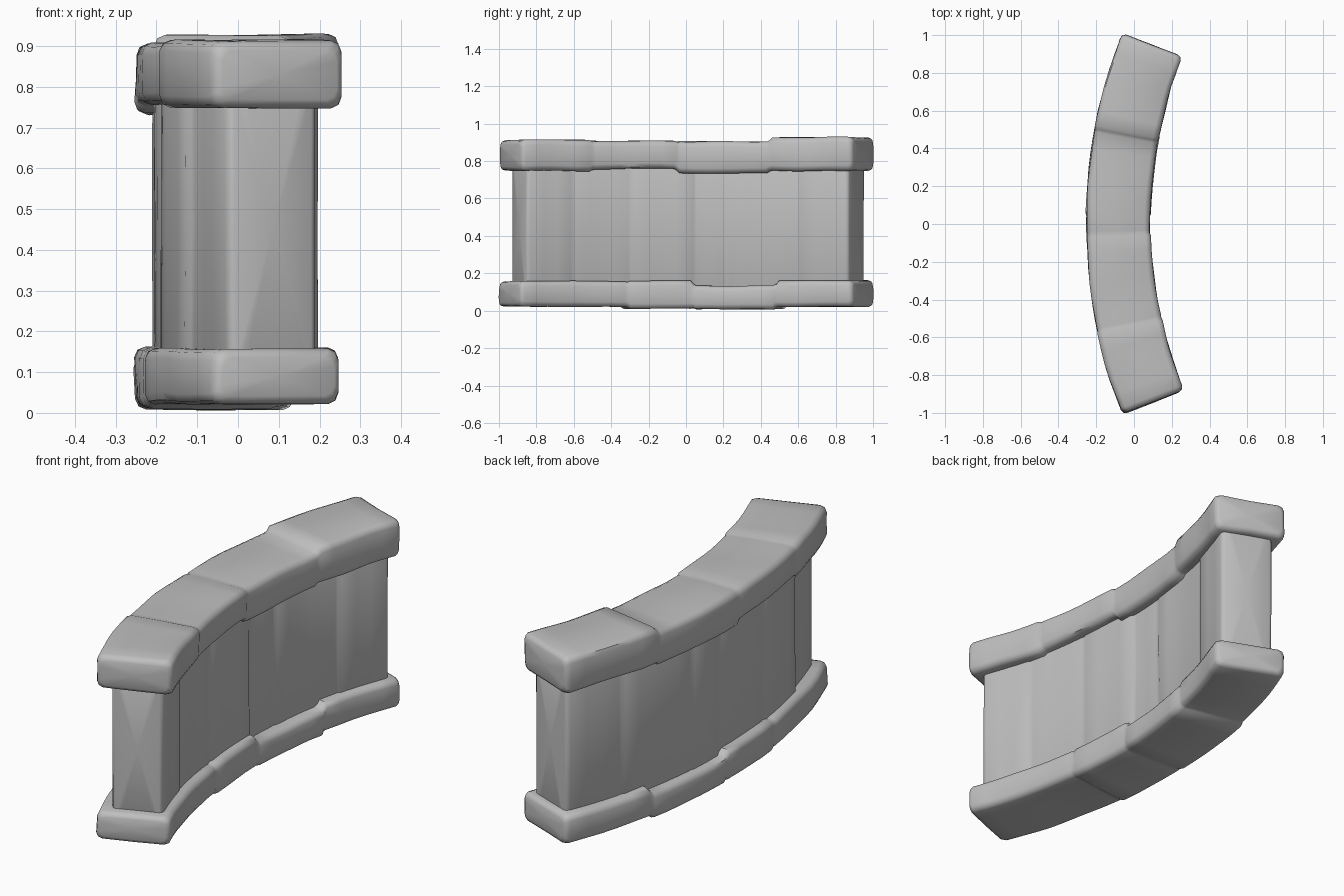
import bpy, bmesh, math
from mathutils import Vector, noise

CENTRE_X = 2.48  # axis of the wall's arc

if "Cube" in bpy.data.objects:
    bpy.data.objects.remove(bpy.data.objects["Cube"])

stone = bpy.data.materials.new("grey stone")
stone.use_nodes = True
stone.diffuse_color = (0.52, 0.52, 0.52, 1)
bsdf = stone.node_tree.nodes["Principled BSDF"]
bsdf.inputs["Base Color"].default_value = stone.diffuse_color
bsdf.inputs["Roughness"].default_value = 0.9


def section(r0, r1, z0, z1, c):
    """Rounded rectangle of (radius, height) points, with midpoints on the sides."""
    pts = []
    corners = [(r0, z0, 1, 1), (r1, z0, -1, 1), (r1, z1, -1, -1), (r0, z1, 1, -1)]
    for i, (r, z, sr, sz) in enumerate(corners):
        arc = [(r, z + sz * c), (r + sr * c * 0.3, z + sz * c * 0.3), (r + sr * c, z)]
        pts += arc if i % 2 == 0 else arc[::-1]
        nr, nz = corners[(i + 1) % 4][:2]
        pts.append(((r + nr) / 2, (z + nz) / 2))
    return pts


def course(name, blocks, chamfer, rough, groove, gap, seed):
    """Sweep blocks (start, end, r0, r1, z0, z1) round the arc, with a worn joint between them."""
    rings = []
    last = len(blocks) - 1
    step = chamfer / 2.6
    for i, (a0, a1, r0, r1, z0, z1) in enumerate(blocks):
        shrunk = lambda d: section(r0 + d, r1 - d, z0 + d, z1 - d, chamfer)
        full = shrunk(0)
        if i == 0:
            rings += [(a0, shrunk(chamfer * 0.8)), (a0 + step * 0.3, shrunk(chamfer * 0.25))]
        start = a0 + (step if i == 0 else gap)
        end = a1 - (step if i == last else gap)
        n = max(2, round((end - start) / 0.03))
        rings += [(start + (end - start) * k / n, full) for k in range(n + 1)]
        if i == last:
            rings += [(a1 - step * 0.3, shrunk(chamfer * 0.25)), (a1, shrunk(chamfer * 0.8))]
        else:
            # the joint sits midway between both neighbours, slightly sunk
            nxt = section(*blocks[i + 1][2:], chamfer)
            rings.append((a1, [((p[0] + q[0]) / 2, (p[1] + q[1]) / 2)
                               for p, q in zip(shrunk(groove), nxt)]))

    bm = bmesh.new()
    loops = []
    for a, pts in rings:
        loop = []
        for r, z in pts:
            p = Vector((CENTRE_X - r * math.cos(a), r * math.sin(a), z))
            wobble = noise.noise_vector(p * 4.5 + Vector((seed, seed, 0)))
            p += Vector((wobble.x, wobble.y * 0.6, wobble.z * 0.8)) * rough
            loop.append(bm.verts.new(p))
        loops.append(loop)
    count = len(loops[0])
    for a, b in zip(loops, loops[1:]):
        for j in range(count):
            bm.faces.new((a[j], a[(j + 1) % count], b[(j + 1) % count], b[j]))
    ends = [bm.faces.new(loops[0][::-1]), bm.faces.new(loops[-1])]
    bmesh.ops.poke(bm, faces=ends)
    bmesh.ops.recalc_face_normals(bm, faces=bm.faces)
    mesh = bpy.data.meshes.new(name)
    bm.to_mesh(mesh)
    bm.free()
    mesh.materials.append(stone)
    obj = bpy.data.objects.new(name, mesh)
    bpy.context.collection.objects.link(obj)
    bpy.ops.object.select_all(action="DESELECT")
    obj.select_set(True)
    bpy.context.view_layer.objects.active = obj
    bpy.ops.object.shade_smooth_by_angle(angle=math.radians(45))


# Coping stones along the top
course("top_coping", [
    (-0.376, -0.21, 2.386, 2.735, 0.748, 0.914),
    (-0.21, -0.02, 2.388, 2.732, 0.757, 0.908),
    (-0.02, 0.185, 2.396, 2.732, 0.734, 0.906),
    (0.185, 0.379, 2.394, 2.736, 0.748, 0.927)],
    0.028, 0.008, 0.006, 0.006, 3)

# Footing stones along the ground
course("footing", [
    (-0.378, -0.13, 2.396, 2.733, 0.022, 0.158),
    (-0.13, 0.016, 2.394, 2.732, 0.012, 0.16),
    (0.016, 0.2, 2.39, 2.735, 0.008, 0.134),
    (0.2, 0.379, 2.4, 2.735, 0.022, 0.16)],
    0.026, 0.008, 0.008, 0.006, 8)

# Upright slabs between footing and coping
course("wall_slabs", [
    (-0.357, -0.25, 2.438, 2.674, 0.08, 0.82),
    (-0.25, -0.12, 2.442, 2.69, 0.08, 0.82),
    (-0.12, 0.016, 2.438, 2.688, 0.08, 0.82),
    (0.016, 0.09, 2.45, 2.692, 0.08, 0.82),
    (0.09, 0.25, 2.446, 2.69, 0.08, 0.82),
    (0.25, 0.364, 2.438, 2.685, 0.08, 0.82)],
    0.022, 0.006, 0.008, 0.006, 5)
